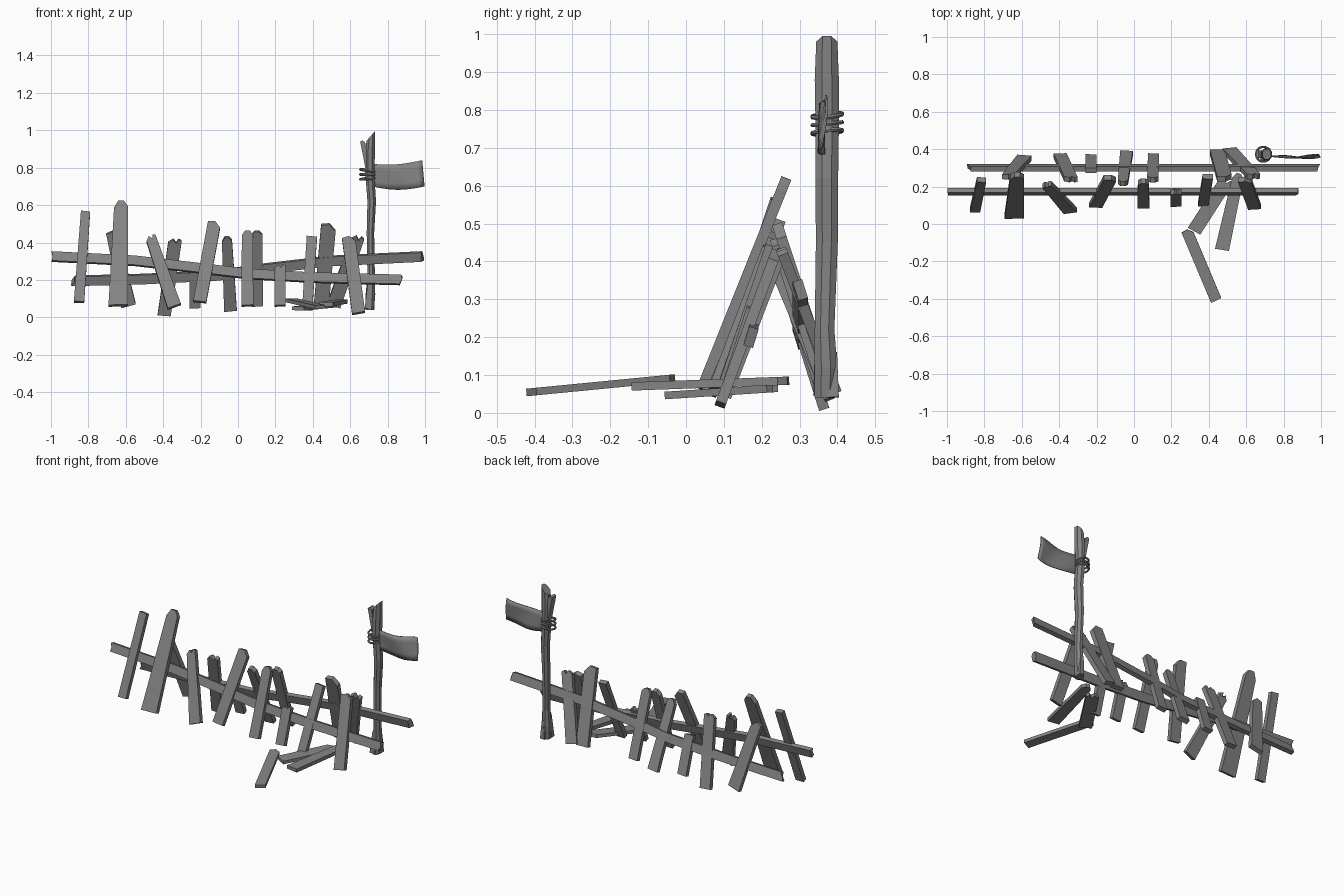
import bpy, bmesh, math, random
from mathutils import Vector, Matrix

random.seed(4)
cube = bpy.data.objects.get("Cube")
if cube:
    bpy.data.objects.remove(cube)

GREY = (0.23, 0.23, 0.23, 1)
wood = bpy.data.materials.new("weathered grey")
wood.use_nodes = True
wood.diffuse_color = GREY
wood.node_tree.nodes["Principled BSDF"].inputs["Base Color"].default_value = GREY


def finish(name, bm):
    bmesh.ops.recalc_face_normals(bm, faces=bm.faces)
    mesh = bpy.data.meshes.new(name)
    bm.to_mesh(mesh)
    bm.free()
    mesh.materials.append(wood)
    ob = bpy.data.objects.new(name, mesh)
    bpy.context.collection.objects.link(ob)
    return ob


def loft(name, rings):
    """Skin a list of equal-length vertex rings and cap both ends."""
    bm = bmesh.new()
    loops = [[bm.verts.new(p) for p in ring] for ring in rings]
    n = len(loops[0])
    for a, b in zip(loops, loops[1:]):
        for i in range(n):
            j = (i + 1) % n
            bm.faces.new((a[i], a[j], b[j], b[i]))
    bm.faces.new(loops[0])
    bm.faces.new(loops[-1])
    return finish(name, bm)


# Outlines of the top end: (side -1..1, distance below the tip in plank widths)
TOPS = {
    "flat": [(1, 0.05), (-1, 0)],
    "slant": [(1, 0.45), (0.1, 0), (-1, 0.1)],
    "point": [(1, 0.3), (0.4, 0), (-0.4, 0), (-1, 0.4)],
    "torn": [(1, 0.1), (0.5, 0), (0.2, 0.3), (-0.3, 0.05), (-1, 0.35)],
}


def plank(name, foot, tip, width, top="flat", taper=0.9, thick=0.028):
    foot, tip = Vector(foot), Vector(tip)
    along = (tip - foot).normalized()
    length = (tip - foot).length
    # the broad face turns to the front or back, or upward when lying down
    ref = Vector((1, 0, 0))
    across = (ref - along * ref.dot(along)).normalized()
    normal = across.cross(along)
    outline = [(-0.5, 0), (0.5, 0.06 * width)]
    outline += [(0.5 * taper * s, length - drop * width) for s, drop in TOPS[top]]
    rings = []
    for side in (-0.5, 0.5):
        rings.append([foot + across * u * width + along * v + normal * side * thick
                      for u, v in outline])
    return loft(name, rings)


# Front row, leaning back: foot x, y, z, tip x, y, z, width, end, taper
FRONT = [
    (-0.85, 0.075, 0.08, -0.815, 0.237, 0.565, 0.055, "flat", 0.9),
    (-0.64, 0.04, 0.06, -0.625, 0.265, 0.62, 0.105, "point", 0.7),
    (-0.34, 0.07, 0.055, -0.47, 0.215, 0.435, 0.075, "torn", 0.75),
    (-0.205, 0.10, 0.08, -0.125, 0.25, 0.51, 0.07, "slant", 1),
    (0.05, 0.095, 0.06, 0.05, 0.23, 0.46, 0.065, "point", 0.9),
    (0.225, 0.105, 0.06, 0.225, 0.175, 0.28, 0.06, "torn", 1),
    (0.37, 0.105, 0.04, 0.395, 0.255, 0.43, 0.055, "flat", 1),
    (0.645, 0.09, 0.02, 0.59, 0.24, 0.43, 0.07, "slant", 1),
]
# Back row, leaning forward
BACK = [
    (-0.585, 0.355, 0.06, -0.675, 0.25, 0.46, 0.08, "slant", 0.8),
    (-0.395, 0.365, 0.01, -0.335, 0.235, 0.42, 0.07, "torn", 1),
    (-0.23, 0.36, 0.05, -0.23, 0.285, 0.28, 0.06, "flat", 1),
    (-0.04, 0.38, 0.035, -0.06, 0.215, 0.43, 0.068, "point", 0.8),
    (0.105, 0.365, 0.06, 0.10, 0.235, 0.46, 0.06, "point", 1),
    (0.445, 0.385, 0.06, 0.485, 0.24, 0.50, 0.08, "slant", 1),
    (0.51, 0.395, 0.06, 0.645, 0.25, 0.435, 0.075, "torn", 0.9),
]
for row, items in (("front", FRONT), ("back", BACK)):
    for i, p in enumerate(items):
        plank(f"{row}_plank_{i + 1}", p[:3], p[3:6], *p[6:])

# Fallen boards on the ground
plank("fallen_board_1", (0.44, -0.41, 0.055), (0.28, -0.03, 0.092), 0.06, "slant", 1, 0.02)
plank("fallen_board_2", (0.32, -0.04, 0.047), (0.50, 0.24, 0.065), 0.075, "torn", 1, 0.02)
plank("fallen_board_3", (0.47, -0.14, 0.07), (0.56, 0.27, 0.085), 0.075, "point", 0.8, 0.022)


# Long rails with broken ends
def rail(name, path, y, tilt, height=0.052, depth=0.026):
    rings = []
    rot = Matrix.Rotation(tilt, 3, "X")
    for k, (x, z) in enumerate(path):
        ring = []
        for a, b in ((-1, -1), (1, -1), (1, 0), (1, 1), (-1, 1), (-1, 0)):
            p = rot @ Vector((0, a * depth / 2, b * height / 2))
            ragged = random.uniform(0, 0.025) if k in (0, len(path) - 1) else 0
            p += Vector((x + (ragged if k == 0 else -ragged), y, z))
            ring.append(p)
        rings.append(ring)
    loft(name, rings)


rail("front_rail", [(-1, 0.325), (-0.55, 0.302), (-0.2, 0.262), (0.05, 0.232),
                    (0.4, 0.212), (0.885, 0.2)], 0.172, -0.3)
rail("back_rail", [(-0.895, 0.195), (-0.5, 0.205), (-0.1, 0.225), (0.12, 0.258),
                   (0.5, 0.302), (1.0, 0.325)], 0.302, 0.3)


# Crooked flag pole: height, centre x, centre y, half width, half depth
POLE = [
    (0.04, 0.705, 0.368, 0.022, 0.028), (0.12, 0.708, 0.37, 0.026, 0.03),
    (0.22, 0.712, 0.366, 0.02, 0.026), (0.45, 0.708, 0.372, 0.02, 0.029),
    (0.62, 0.715, 0.372, 0.023, 0.03), (0.76, 0.705, 0.373, 0.024, 0.031),
    (0.88, 0.706, 0.372, 0.026, 0.032), (0.97, 0.71, 0.372, 0.023, 0.028),
]
rings = []
for k, (z, cx, cy, rx, ry) in enumerate(POLE):
    ring = []
    for i in range(8):
        a = math.tau * (i + 0.5) / 8
        slope = 0.028 * math.cos(a) if k == len(POLE) - 1 else 0
        ring.append((cx + 1.08 * rx * math.cos(a), cy + 1.08 * ry * math.sin(a), z + slope))
    rings.append(ring)
loft("flag_pole", rings)

# Splinters on the pole
plank("top_splinter", (0.695, 0.372, 0.80), (0.665, 0.372, 0.945), 0.028, "slant", 0.9, 0.04)
plank("base_splinter_left", (0.692, 0.35, 0.045), (0.70, 0.355, 0.19), 0.03, "point", 0.4)
plank("base_splinter_right", (0.715, 0.39, 0.04), (0.715, 0.385, 0.16), 0.03, "point", 0.4)

# Rope turns tying the flag
for i in range(3):
    bpy.ops.mesh.primitive_torus_add(
        location=(0.692, 0.373, 0.742 + 0.022 * i), rotation=(0.1, 0.12 * (i - 1), 0),
        major_radius=0.04, minor_radius=0.006, major_segments=14, minor_segments=6)
    rope = bpy.context.object
    rope.name = f"rope_turn_{i + 1}"
    rope.data.materials.append(wood)
    bpy.ops.object.shade_smooth_by_angle()

# Wavy flag
COLS, ROWS = 10, 4
bm = bmesh.new()
grid = []
for i in range(COLS + 1):
    u = i / COLS
    col = []
    for j in range(ROWS + 1):
        v = j / ROWS
        x = 0.715 + 0.27 * u + 0.012 * u * (1 - v)
        y = 0.36 + 0.012 * math.sin(6 * u + 2.5 * v) * (0.3 + 0.7 * u)
        low = 0.7 - 0.018 * math.sin(math.pi * u)
        high = 0.82 + 0.02 * u - 0.012 * math.sin(math.pi * u)
        col.append(bm.verts.new((x, y, low + (high - low) * v)))
    grid.append(col)
for a, b in zip(grid, grid[1:]):
    for j in range(ROWS):
        bm.faces.new((a[j], b[j], b[j + 1], a[j + 1]))
flag = finish("flag", bm)
flag.data.shade_smooth()
cloth = flag.modifiers.new("thickness", "SOLIDIFY")
cloth.thickness = 0.005
cloth.offset = 0
